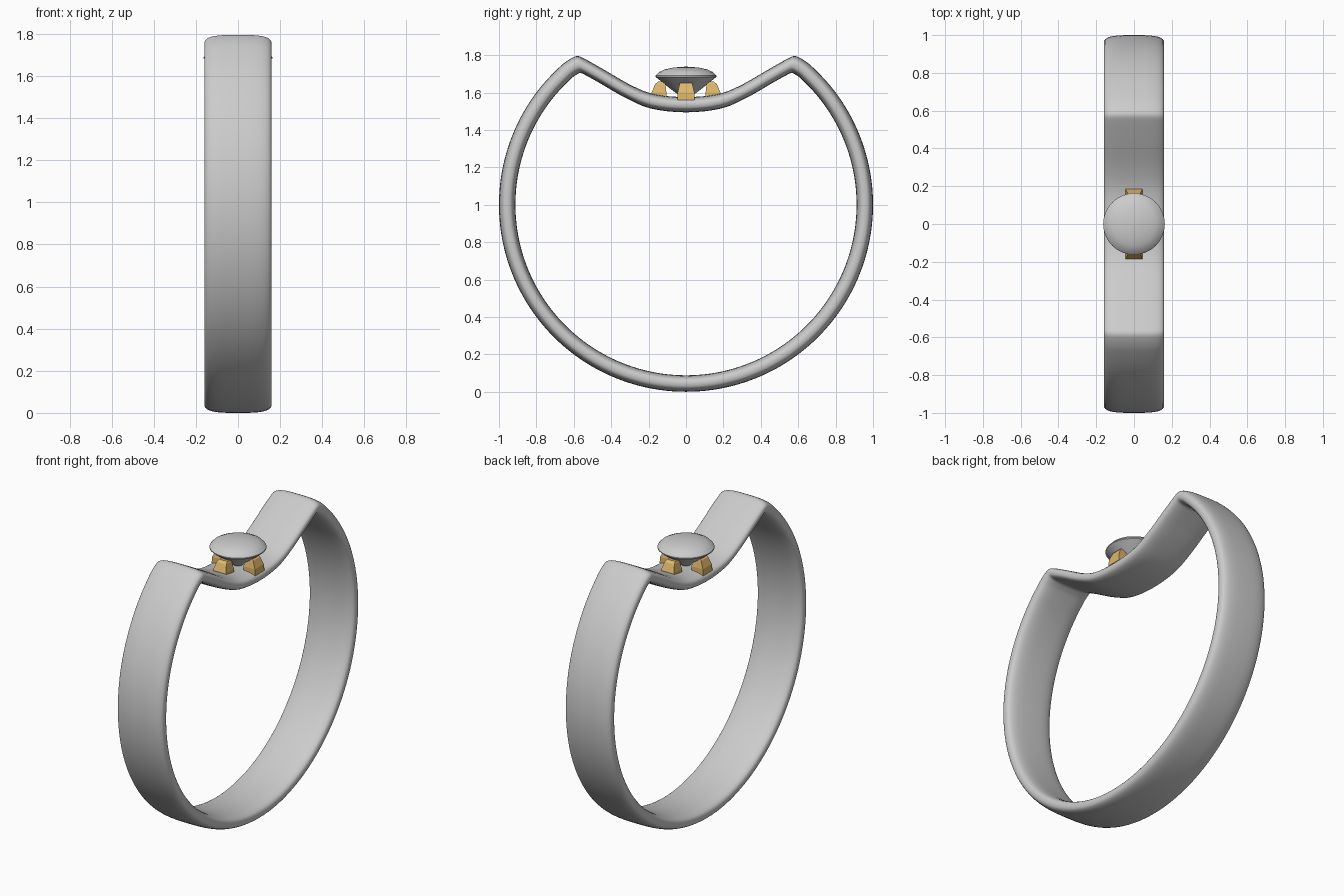
import bpy, bmesh, math
from mathutils import Vector

if "Cube" in bpy.data.objects:
    bpy.data.objects.remove(bpy.data.objects["Cube"])


def finish(name, bm, smooth_angle=None, mat=None):
    bmesh.ops.recalc_face_normals(bm, faces=bm.faces)
    me = bpy.data.meshes.new(name)
    bm.to_mesh(me)
    bm.free()
    ob = bpy.data.objects.new(name, me)
    bpy.context.collection.objects.link(ob)
    if mat:
        me.materials.append(mat)
    if smooth_angle:
        bpy.ops.object.select_all(action='DESELECT')
        ob.select_set(True)
        bpy.context.view_layer.objects.active = ob
        bpy.ops.object.shade_smooth_by_angle(angle=math.radians(smooth_angle))
    return ob


def loft(bm, rings, closed=False):
    vs = [[bm.verts.new(p) for p in r] for r in rings]
    n = len(vs[0])
    for i in range(len(vs) if closed else len(vs) - 1):
        a, b = vs[i], vs[(i + 1) % len(vs)]
        for j in range(n):
            bm.faces.new((a[j], a[(j + 1) % n], b[(j + 1) % n], b[j]))
    return vs


def spline(pts, steps):
    """Closed Catmull-Rom curve through the points."""
    out, n = [], len(pts)
    for i in range(n):
        p0, p1, p2, p3 = (Vector(pts[(i + k) % n]) for k in (-1, 0, 1, 2))
        m1, m2 = (p2 - p0) / 2, (p3 - p1) / 2
        # limit tangents so uneven spacing does not overshoot
        lim = (p2 - p1).length * 1.1
        m1, m2 = (m * min(1, lim / m.length) for m in (m1, m2))
        for s in range(steps):
            t = s / steps
            out.append(p1 * (2*t**3 - 3*t*t + 1) + m1 * (t**3 - 2*t*t + t)
                       + p2 * (3*t*t - 2*t**3) + m2 * (t**3 - t*t))
    return out


# Band: outer and inner outlines in the y-z plane, circle plus dipped top
def outline(radius, dip):
    half = []
    for i in range(18):
        a = math.radians(-90 + 138 * i / 17)
        half.append((radius * math.cos(a), 1 + radius * math.sin(a)))
    half += dip
    left = [(-y, z) for y, z in half[1:-1]]
    return half + left[::-1]


outer = spline(outline(1.0, [(.615, 1.782), (.58, 1.795), (.545, 1.782), (.43, 1.717),
                             (.29, 1.637), (.165, 1.59), (0, 1.576)]), 4)
inner = spline(outline(.912, [(.583, 1.697), (.565, 1.704), (.545, 1.697), (.46, 1.65),
                              (.33, 1.575), (.19, 1.515), (0, 1.494)]), 4)

# Rounded cross-section
section = []
for k in range(32):
    a = 2 * math.pi * k / 32
    c, s = math.cos(a), math.sin(a)
    section.append((.16 * math.copysign(abs(c) ** .62, c), math.copysign(abs(s) ** .68, s)))

bm = bmesh.new()
rings = []
for o, i in zip(outer, inner):
    mid, h = (o + i) / 2, (o - i) / 2
    rings.append([(x, mid.x + h.x * s, mid.y + h.y * s) for x, s in section])
loft(bm, rings, closed=True)
finish("ring_band", bm, 60)

# Gemstone: domed crown, sharp girdle, pointed pavilion
profile = [(.004, 1.56), (.09, 1.625), (.163, 1.684), (.163, 1.69), (.145, 1.709),
           (.115, 1.723), (.07, 1.733), (.03, 1.737), (.004, 1.738)]
bm = bmesh.new()
rings = [[(r * math.cos(2 * math.pi * k / 32), r * math.sin(2 * math.pi * k / 32), z)
          for k in range(32)] for r, z in profile]
vs = loft(bm, rings)
bm.faces.new(vs[0])
bm.faces.new(vs[-1])
finish("gemstone", bm, 30)

# Four tapered prongs leaning inwards
gold = bpy.data.materials.new("gold")
gold.diffuse_color = (.72, .47, .15, 1)
gold.use_nodes = True
gold.node_tree.nodes["Principled BSDF"].inputs["Base Color"].default_value = gold.diffuse_color
for k in range(4):
    shift = -.035 if k % 2 == 0 else 0
    a = k * math.pi / 2
    levels = [(.105, .187, .046, 1.56), (.105, .184, .045, 1.60),
              (.11, .165, .034, 1.645), (.115, .148, .028, 1.658)]
    rings = []
    for r0, r1, w, z in levels:
        ring = []
        for r, t in ((r0, -w), (r1, -w), (r1, w), (r0, w)):
            r += shift
            ring.append((r * math.cos(a) - t * math.sin(a), r * math.sin(a) + t * math.cos(a), z))
        rings.append(ring)
    bm = bmesh.new()
    vs = loft(bm, rings)
    bm.faces.new(vs[0])
    bm.faces.new(vs[-1])
    finish(f"prong_{k + 1}", bm, None, gold)
